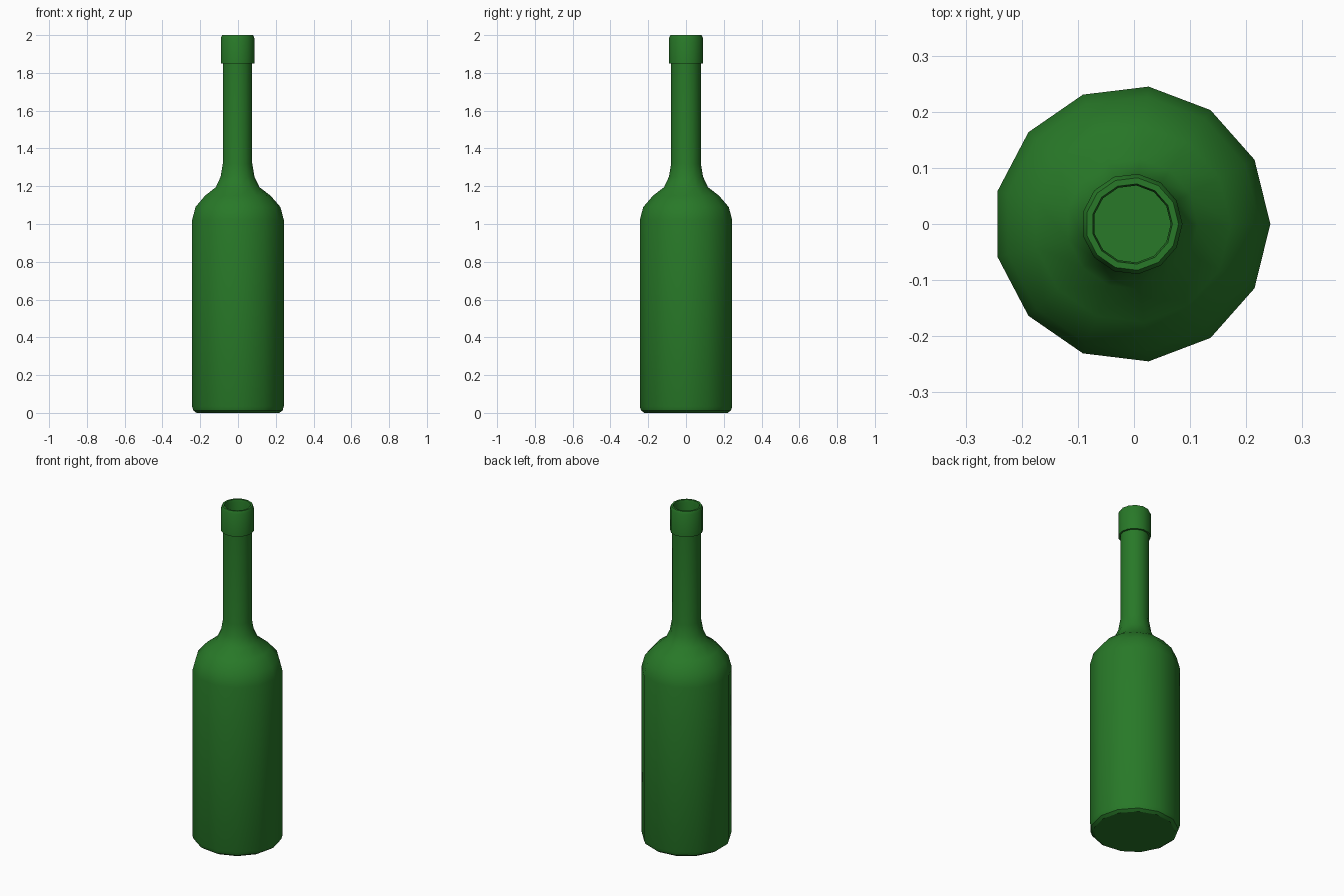
import bpy, bmesh, math

if "Cube" in bpy.data.objects:
    bpy.data.objects.remove(bpy.data.objects["Cube"])

SIDES = 13
X_OFF = -0.0036  # an odd-sided ring is centred by its bounds

# bottle profile (radius, height), foot to inner lip
PROFILE = [
    (0.222, 0.0), (0.239, 0.012), (0.2466, 0.035),            # foot
    (0.2466, 1.02), (0.228, 1.09), (0.176, 1.15),             # body, shoulder
    (0.117, 1.195), (0.091, 1.25), (0.079, 1.32),             # neck base
    (0.079, 1.85), (0.09, 1.85), (0.09, 1.985), (0.083, 2.0), # neck, collar
    (0.072, 2.0), (0.069, 1.985), (0.069, 1.85),              # mouth
]

glass = bpy.data.materials.new("green glass")
glass.diffuse_color = (0.021, 0.19, 0.021, 1)
glass.use_nodes = True
glass.node_tree.nodes["Principled BSDF"].inputs["Base Color"].default_value = glass.diffuse_color

bm = bmesh.new()
rings = []
for r, z in PROFILE:
    rings.append([bm.verts.new((X_OFF + r * math.cos(2 * math.pi * i / SIDES),
                                r * math.sin(2 * math.pi * i / SIDES), z))
                  for i in range(SIDES)])
for a, b in zip(rings, rings[1:]):
    for i in range(SIDES):
        j = (i + 1) % SIDES
        bm.faces.new((a[i], a[j], b[j], b[i]))
bm.faces.new(rings[0][::-1])  # base

mesh = bpy.data.meshes.new("bottle")
bm.to_mesh(mesh)
bm.free()
mesh.materials.append(glass)
bottle = bpy.data.objects.new("bottle", mesh)
bpy.context.collection.objects.link(bottle)

# smooth sides, sharp collar and base edges
bpy.context.view_layer.objects.active = bottle
bottle.select_set(True)
bpy.ops.object.shade_smooth_by_angle(angle=math.radians(32))
